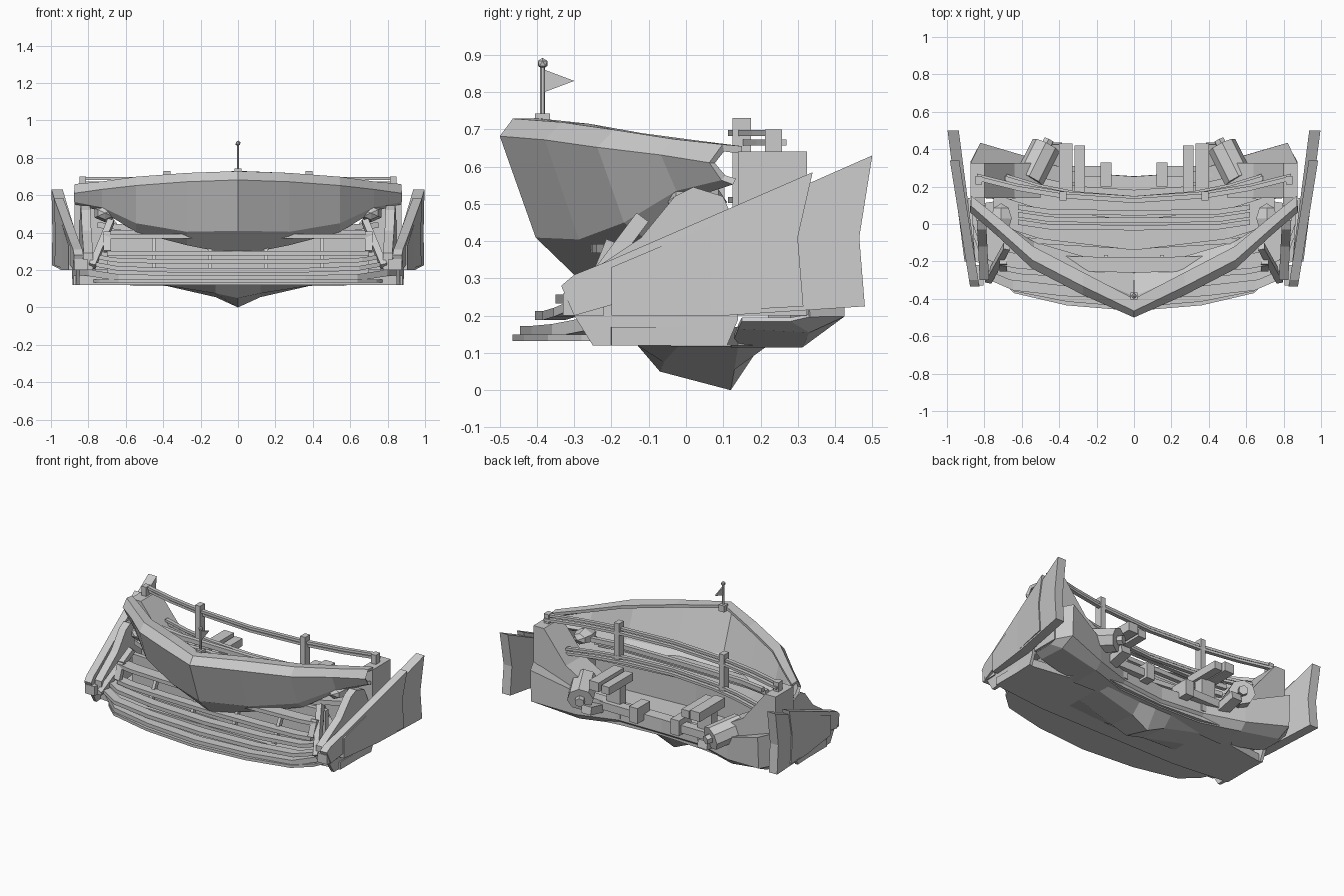
import bpy, bmesh
from math import radians
from mathutils import Vector, Matrix

if "Cube" in bpy.data.objects:
    bpy.data.objects.remove(bpy.data.objects["Cube"])


def finish(name, bm, thick=0):
    bmesh.ops.remove_doubles(bm, verts=bm.verts, dist=1e-4)
    bmesh.ops.recalc_face_normals(bm, faces=bm.faces)
    me = bpy.data.meshes.new(name)
    bm.to_mesh(me)
    bm.free()
    ob = bpy.data.objects.new(name, me)
    bpy.context.collection.objects.link(ob)
    if thick:
        m = ob.modifiers.new("thickness", 'SOLIDIFY')
        m.thickness, m.offset = thick, 0
    return ob


def both(half):
    """Mirror a centre-to-right list of points into left-to-right."""
    return [(-p[0], *p[1:]) for p in half[:0:-1]] + list(half)


def loft(name, sections, thick=0, caps=False):
    """Skin sections of equal point count; caps makes closed solid loops."""
    bm = bmesh.new()
    rows = [[bm.verts.new(p) for p in s] for s in sections]
    n = len(rows[0])
    for a, b in zip(rows, rows[1:]):
        for i in range(n if caps else n - 1):
            j = (i + 1) % n
            bm.faces.new((a[i], a[j], b[j], b[i]))
    if caps:
        bm.faces.new(rows[0])
        bm.faces.new(rows[-1])
    return finish(name, bm, thick)


def cross_bar(name, half, dy, dz):
    """Rectangular bar running across x through mirrored path points."""
    c = [(-dy, -dz), (dy, -dz), (dy, dz), (-dy, dz)]
    return loft(name, [[(x, y + a / 2, z + b / 2) for a, b in c]
                       for x, y, z in both(half)], caps=True)


def side_slab(name, yz, x0, slope, thick):
    """Side profile extruded in x, skewed outwards along y, on both sides."""
    for s, tag in ((1, "right"), (-1, "left")):
        loft(f"{name}_{tag}", [[(s * (x0 + slope * y + t), y, z) for y, z in yz]
                               for t in (0, thick)], caps=True)


def plan_slab(name, half, z0, z1):
    """Flat slab from half of a plan outline that starts and ends at x = 0."""
    loop = list(half) + [(-x, y) for x, y in half[-2:0:-1]]
    return loft(name, [[(x, y, z) for x, y in loop] for z in (z0, z1)], caps=True)


def beam(name, a, b, w, h=None, sides=4):
    """Straight box or n-sided rod from a to b."""
    a, b = Vector(a), Vector(b)
    bm = bmesh.new()
    r = 0.7071 if sides == 4 else 0.5
    bmesh.ops.create_cone(bm, cap_ends=True, segments=sides, radius1=r,
                          radius2=r, depth=(b - a).length)
    if sides == 4:
        bmesh.ops.rotate(bm, verts=bm.verts, matrix=Matrix.Rotation(radians(45), 3, 'Z'))
    d = (b - a).normalized()
    side = Vector((1, 0, 0)) - d * d.x
    side = side.normalized() if side.length > .05 else Vector((0, 1, 0))
    up = d.cross(side)
    for v in bm.verts:
        v.co = (a + b) / 2 + side * v.co.x * w + up * v.co.y * (h or w) + d * v.co.z
    return finish(name, bm)


def beams(name, a, b, w, h=None, sides=4):
    for s, tag in ((1, "right"), (-1, "left")):
        beam(f"{name}_{tag}", (s * a[0], *a[1:]), (s * b[0], *b[1:]), w, h, sides)


def mirrored_sections(secs):
    half = [[(x, y, z) for y, z in yz] for x, yz in secs]
    return [[(-x, y, z) for x, y, z in s] for s in half[:0:-1]] + half


# Prow: faceted V-shaped upper shell with a bevelled top rim
loft("prow_shell", mirrored_sections([
    (0, [(-.40, .72), (-.46, .72), (-.49, .68), (-.395, .415), (-.26, .285)]),
    (.27, [(-.26, .705), (-.33, .71), (-.37, .67), (-.28, .41), (-.18, .34)]),
    (.54, [(-.12, .68), (-.19, .69), (-.23, .65), (-.16, .455), (-.10, .41)]),
    (.72, [(.03, .66), (-.03, .665), (-.06, .63), (-.02, .54), (.01, .52)]),
    (.87, [(.15, .645), (.10, .65), (.07, .61), (.10, .57), (.13, .56)])]), .02)

# Floor tray and front lip
plan_slab("floor_tray", [(0, -.24), (.5, -.24), (.88, -.2), (.88, .1), (.62, .14),
                         (.52, .29), (.3, .26), (0, .24)], .12, .17)
plan_slab("front_lip", [(0, -.465), (.36, -.435), (.64, -.37), (.74, -.28),
                        (.8, -.15), (.5, -.2), (0, -.22)], .132, .15)
cross_bar("lip_rim", [(0, -.415, .155), (.36, -.385, .155), (.64, -.33, .16),
                      (.8, -.2, .185), (.86, -.03, .18)], .06, .035)

# Keel under the tray
loft("keel", mirrored_sections([
    (0, [(-.13, .12), (-.07, .05), (.12, 0), (.2, .12)]),
    (.12, [(-.13, .12), (-.06, .075), (.13, .055), (.2, .12)]),
    (.4, [(-.11, .12), (-.02, .119), (.14, .119), (.22, .12)])]))

# Curved rear wall with an underside sweeping up to the corners
loft("rear_wall", mirrored_sections([
    (0, [(.12, .12), (.22, .12), (.25, .15), (.25, .23), (.18, .23)]),
    (.3, [(.13, .12), (.23, .12), (.27, .16), (.27, .24), (.2, .24)]),
    (.55, [(.12, .12), (.31, .12), (.35, .16), (.35, .30), (.26, .28)]),
    (.82, [(.14, .17), (.33, .16), (.42, .2), (.43, .40), (.31, .38)]),
    (.87, [(.15, .19), (.28, .19), (.33, .2), (.33, .40), (.25, .38)])]), .012)

# Shoulders rising at both rear corners
for s, tag in ((1, "right"), (-1, "left")):
    prof = [(.5, .36), (.64, .44), (.8, .64), (.875, .64), (.875, .2), (.6, .2)]
    loft("shoulder_" + tag, [[(s * x, y, z) for x, z in prof]
                             for y in (.14, .325)], caps=True)

# Inner fender blocks and slanted frame struts
side_slab("fender", [(-.3, .2), (-.3, .29), (-.12, .41), (-.03, .52), (.02, .545),
                     (.10, .52), (.15, .4), (.15, .2)], .79, .05, .05)
beams("frame_strut", (.78, -.30, .22), (.68, -.12, .46), .035, .04)
beams("frame_post", (.70, -.24, .3), (.70, -.2, .4), .04, .03)
beams("lip_bracket", (.84, -.33, .23), (.84, -.22, .23), .07, .06)

# Louvre slats stacked up and back behind the lip
for i, (y, z, w, d) in enumerate([(-.375, .20, .76, .06), (-.32, .245, .78, .06),
                                  (-.26, .29, .70, .06), (-.22, .38, .72, .08)]):
    bow = .05 if i < 2 else .02
    rise = .03 if i < 2 else 0
    cross_bar(f"slat_{i + 1}", [(0, y, z), (w * .5, y + bow * .4, z),
                                (w * .85, y + bow, z + rise * .3),
                                (w, y + bow * 2, z + rise)], d, .024)
for x in (.15, .45):
    beams(f"slat_support_{x}", (x, -.27, .2), (x, -.18, .38), .02, .03)
cross_bar("grille_back", [(0, -.12, .29), (.7, -.08, .29)], .03, .25)

# Cross tubes behind the prow
for i, (y, z) in enumerate([(-.02, .47), (.02, .50), (.06, .53)]):
    cross_bar(f"cross_tube_{i + 1}", [(0, y, z), (.45, y + .005, z), (.62, y + .03, z)], .028, .028)
cross_bar("inner_deck", [(0, -.06, .42), (.5, 0, .42), (.75, .08, .44)], .16, .03)

# Headlamp pods: pointed, six-sided
for s, tag in ((1, "right"), (-1, "left")):
    bm = bmesh.new()
    bmesh.ops.create_uvsphere(bm, u_segments=6, v_segments=4, radius=1)
    for v in bm.verts:
        v.co = Vector((s * .71 + v.co.x * .065, .03 + v.co.z * .08, .505 + v.co.y * .05))
    finish("headlamp_" + tag, bm)

# Two overlapping end plates per side
side_slab("outer_end_plate", [(-.335, .28), (-.30, .31), (-.2, .35), (.34, .585), (.30, .41),
                              (.315, .225), (.05, .21), (-.16, .24), (-.3, .2)], .88, .16, .05)
side_slab("inner_end_plate", [(-.2, .33), (.25, .52), (.5, .63), (.465, .41), (.48, .225),
                              (.1, .2), (-.2, .2)], .872, .13, .06)
side_slab("plate_foot", [(-.25, .12), (-.3, .2), (-.16, .25), (.14, .22), (.14, .19), (.11, .12)],
          .86, .05, .02)

# Rear hand rail: upper pair, lower pair, posts
rail = [(0, .125), (.38, .15), (.62, .19), (.84, .245)]
for nm, dy, z in (("upper", 0, .69), ("upper_second", .012, .665),
                  ("lower", 0, .51), ("lower_second", .012, .485)):
    k = 1 if z > .6 else .82
    cross_bar("hand_rail_" + nm, [(x * k, y + dy, z) for x, y in rail], .025, .016)
beams("rail_post", (.38, .15, .48), (.38, .15, .73), .036, .05)
beams("rail_end_post", (.83, .235, .58), (.83, .235, .70), .035, .045)

# Rear gear: beams, tanks, mounting blocks
beams("rear_beam", (.365, .17, .42), (.365, .43, .42), .07, .06)
beams("rear_beam_inner", (.29, .17, .41), (.29, .42, .41), .055, .05)
beams("beam_stand", (.33, .25, .17), (.33, .25, .4), .1, .06)
beams("tank", (.56, .24, .34), (.47, .42, .30), .16, .15, 8)
beams("tank_nozzle", (.47, .42, .30), (.455, .45, .295), .06, .06, 6)
beams("tank_bracket", (.42, .3, .22), (.42, .43, .25), .07, .05)
beams("floor_block", (.15, .2, .25), (.15, .33, .25), .06, .1)
beams("floor_cross", (.18, .28, .24), (.42, .28, .24), .06, .05)

# Pennant on the prow
beam("flag_base", (0, -.385, .70), (0, -.385, .742), .04)
beam("flag_pole", (0, -.385, .73), (0, -.385, .875), .014, sides=6)
bm = bmesh.new()
bmesh.ops.create_icosphere(bm, subdivisions=1, radius=.015)
bmesh.ops.translate(bm, verts=bm.verts, vec=(0, -.385, .877))
finish("flag_knob", bm)
loft("pennant", [[(x, -.38, .86), (x, -.30, .83), (x, -.38, .80)]
                 for x in (-.003, .003)], caps=True)
